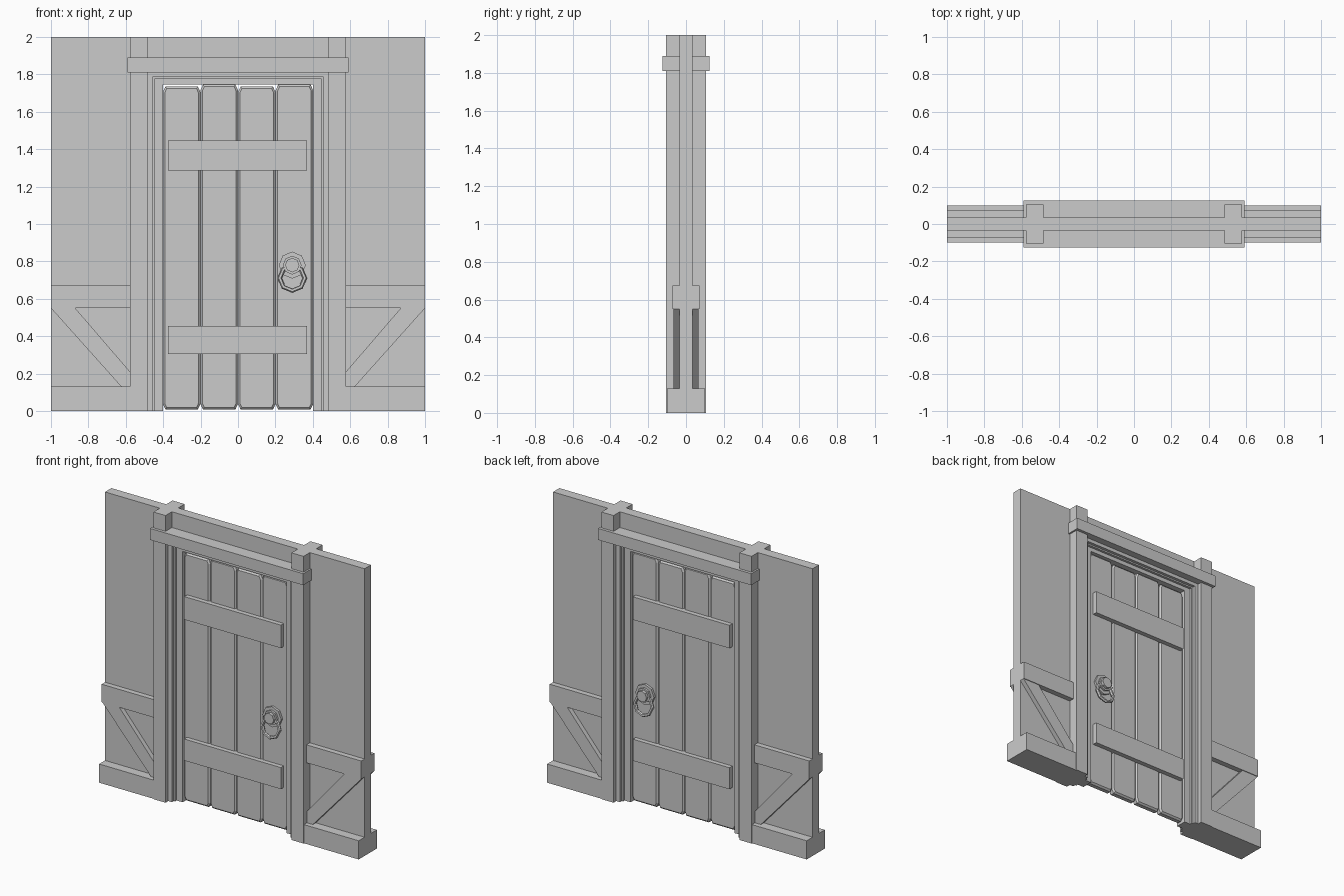
import bpy, bmesh
from math import radians

cube = bpy.data.objects.get("Cube")
if cube:
    bpy.data.objects.remove(cube, do_unlink=True)

grey = bpy.data.materials.new("plain grey")
grey.use_nodes = True
colour = (0.6, 0.6, 0.6, 1)
grey.diffuse_color = colour
grey.node_tree.nodes["Principled BSDF"].inputs["Base Color"].default_value = colour


def prism(name, outline, depth):
    """Extrude an x-z outline evenly to both sides of y = 0."""
    bm = bmesh.new()
    face = bm.faces.new([bm.verts.new((x, -depth, z)) for x, z in outline])
    grown = bmesh.ops.extrude_face_region(bm, geom=[face])["geom"]
    moved = [v for v in grown if isinstance(v, bmesh.types.BMVert)]
    bmesh.ops.translate(bm, verts=moved, vec=(0, 2 * depth, 0))
    bmesh.ops.recalc_face_normals(bm, faces=bm.faces)
    mesh = bpy.data.meshes.new(name)
    bm.to_mesh(mesh)
    bm.free()
    obj = bpy.data.objects.new(name, mesh)
    bpy.context.collection.objects.link(obj)
    mesh.materials.append(grey)
    return obj


def box(name, x0, x1, z0, z1, depth):
    return prism(name, [(x0, z0), (x1, z0), (x1, z1), (x0, z1)], depth)


def arch(name, outer, top, inner, inner_top, depth):
    """Square arch: two legs joined by a head."""
    return prism(name, [(-outer, 0), (-inner, 0), (-inner, inner_top), (inner, inner_top),
                        (inner, 0), (outer, 0), (outer, top), (-outer, top)], depth)


# Wall and stepped door surround
arch("wall", 1, 2, 0.45, 1.785, 0.035)
arch("outer_casing", 0.49, 1.82, 0.457, 1.785, 0.075)
arch("middle_casing", 0.46, 1.79, 0.447, 1.775, 0.055)
arch("door_frame", 0.45, 1.78, 0.4, 1.747, 0.038)
box("lintel", -0.59, 0.59, 1.81, 1.89, 0.125)

# Posts, rails and diagonal braces on each side
for side, s in (("right", -1), ("left", 1)):
    box(side + "_post", s * 0.485, s * 0.578, 0, 2, 0.105)
    box(side + "_base_rail", s * 0.5, s, 0, 0.13, 0.1)
    box(side + "_middle_rail", s * 0.5, s, 0.55, 0.675, 0.072)
    prism(side + "_brace", [(s, 0.55), (s * 0.87, 0.55), (s * 0.56, 0.19),
                            (s * 0.56, 0.12), (s * 0.615, 0.12)], 0.067)

# Door planks with tapered corners and chamfered faces
for i, top in enumerate((1.735, 1.745, 1.735, 1.745)):
    a, b = -0.402 + i * 0.201, -0.201 + i * 0.201
    cut, low = 0.014, 0.008
    plank = prism("door_plank", [(a + cut, low), (b - cut, low), (b, low + 0.03), (b, top - 0.03),
                                 (b - cut, top), (a + cut, top), (a, top - 0.03), (a, low + 0.03)], 0.025)
    bevel = plank.modifiers.new("chamfer", "BEVEL")
    bevel.width = 0.011
    bevel.segments = 1
    bevel.limit_method = "ANGLE"
    bevel.angle_limit = radians(80)

# Cross battens
box("lower_batten", -0.375, 0.37, 0.305, 0.455, 0.057)
box("upper_batten", -0.375, 0.37, 1.287, 1.447, 0.057)


def finish(name):
    obj = bpy.context.object
    obj.name = name
    obj.data.materials.append(grey)


def disc(name, radius, y, z, thickness):
    bpy.ops.mesh.primitive_cylinder_add(vertices=8, radius=radius, depth=thickness,
                                        location=(0.29, y, z), rotation=(radians(90), 0, 0))
    finish(name)


# Ring handle on both faces of the door
for side, s in (("front", -1), ("back", 1)):
    disc(side + "_handle_plate", 0.072, s * 0.03, 0.78, 0.022)
    disc(side + "_handle_collar", 0.05, s * 0.045, 0.78, 0.02)
    disc(side + "_handle_knob", 0.038, s * 0.06, 0.78, 0.03)
    bpy.ops.mesh.primitive_torus_add(major_segments=8, minor_segments=6, major_radius=0.067,
                                     minor_radius=0.012, location=(0.29, s * 0.052, 0.71),
                                     rotation=(radians(90 + s * 8), 0, 0))
    finish(side + "_handle_ring")
